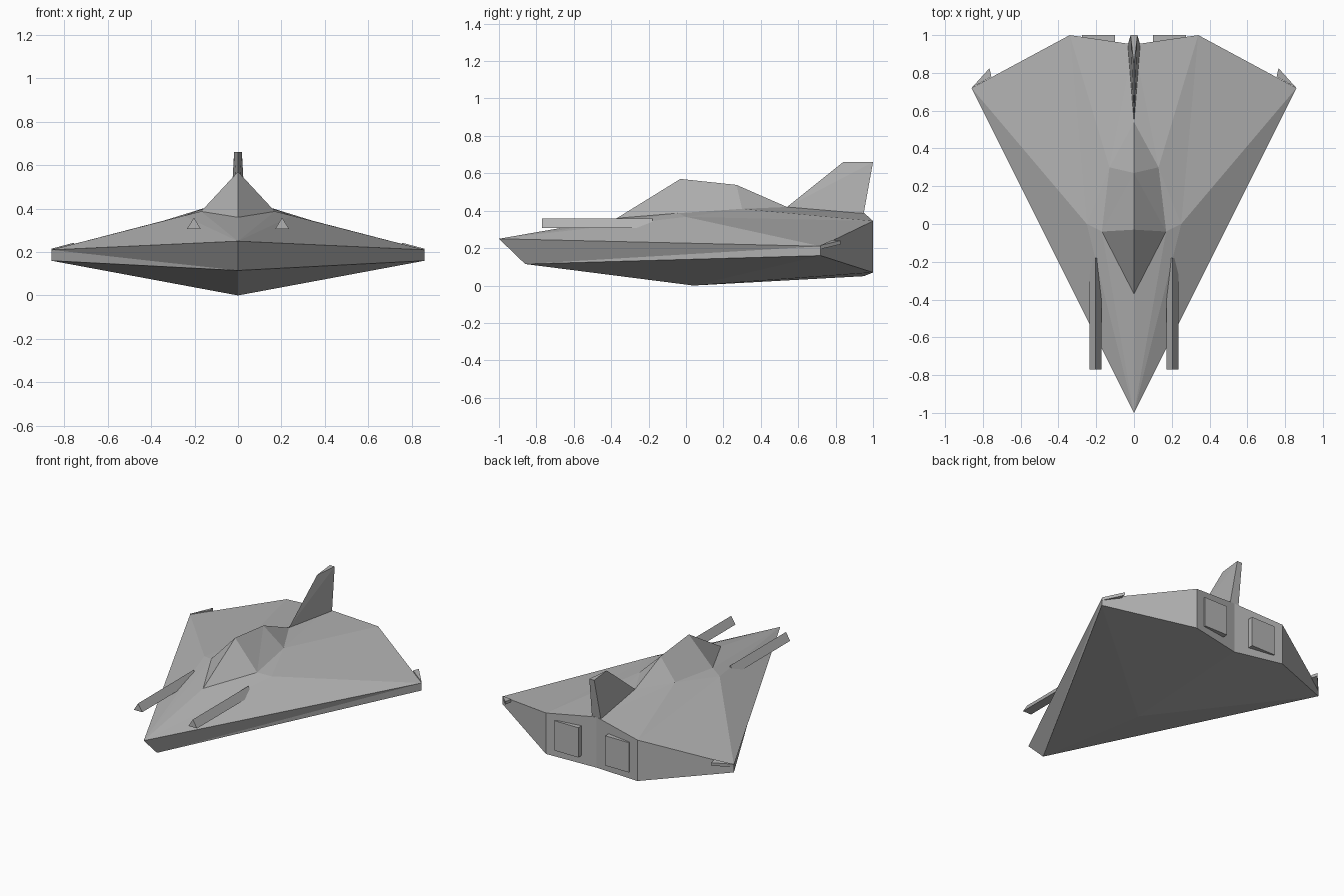
import bpy
import bmesh

cube = bpy.data.objects.get("Cube")
if cube:
    bpy.data.objects.remove(cube, do_unlink=True)

# One plain hull colour
grey = bpy.data.materials.new("hull_grey")
grey.use_nodes = True
colour = (0.45, 0.45, 0.45, 1)
grey.diffuse_color = colour
grey.node_tree.nodes["Principled BSDF"].inputs["Base Color"].default_value = colour


def build(name, points, faces, sides=(1, -1)):
    # Build faces from named points on the given sides and weld the seam
    bm = bmesh.new()
    for side in sides:
        verts = {k: bm.verts.new((x * side, y, z)) for k, (x, y, z) in points.items()}
        for face in faces:
            bm.faces.new([verts[k] for k in face])
    bmesh.ops.remove_doubles(bm, verts=bm.verts, dist=0.0005)
    bmesh.ops.recalc_face_normals(bm, faces=bm.faces)
    mesh = bpy.data.meshes.new(name)
    bm.to_mesh(mesh)
    bm.free()
    mesh.materials.append(grey)
    obj = bpy.data.objects.new(name, mesh)
    bpy.context.collection.objects.link(obj)


def extrude(name, outline, offset, side):
    # Sweep a closed outline along an offset into a capped solid
    count = len(outline)
    points = {}
    for i, (x, y, z) in enumerate(outline):
        points[i] = (x, y, z)
        points[i + count] = (x + offset[0], y + offset[1], z + offset[2])
    faces = [range(count), range(count, 2 * count)]
    for i in range(count):
        j = (i + 1) % count
        faces.append((i, j, j + count, i + count))
    build(name, points, faces, (side,))


# Canopy outline, shared with the deck
rim = {
    "front": (0, -0.37, 0.36),
    "wide": (0.17, -0.04, 0.387),
    "rear": (0.13, 0.30, 0.41),
    "end": (0, 0.54, 0.42),
}

# Wedge hull
hull = {
    **rim,
    "nose": (0, -1, 0.25),
    "chin": (0, -0.86, 0.115),
    "hump": (0.25, 0, 0.367),
    "tip": (0.86, 0.72, 0.21),
    "tip_low": (0.86, 0.72, 0.16),
    "stern": (0.34, 1, 0.345),
    "stern_low": (0.34, 1, 0.07),
    "mid": (0, 0.95, 0.39),
    "mid_low": (0, 0.95, 0.05),
    "keel": (0, 0.04, 0),
}
deck = [
    ("nose", "front", "wide"), ("nose", "wide", "hump"), ("nose", "hump", "tip"),
    ("wide", "rear", "hump"), ("hump", "rear", "stern"), ("hump", "stern", "tip"),
    ("rear", "end", "mid"), ("rear", "mid", "stern"),
    ("front", "wide", "rear"), ("front", "rear", "end"),
]
side_band = [("nose", "tip", "chin"), ("tip", "tip_low", "chin")]
stern = [
    ("tip", "stern", "stern_low", "tip_low"),
    ("stern", "mid", "mid_low", "stern_low"),
]
belly = [
    ("chin", "tip_low", "keel"),
    ("keel", "tip_low", "stern_low"),
    ("keel", "stern_low", "mid_low"),
]
build("hull", hull, deck + side_band + stern + belly)

# Faceted canopy
canopy = {**rim, "peak": (0, -0.03, 0.57), "crest": (0, 0.27, 0.538)}
build("canopy", canopy, [
    ("front", "wide", "peak"), ("wide", "crest", "peak"),
    ("wide", "rear", "crest"), ("rear", "end", "crest"),
])

# Wedge-shaped tail fin with a flat back
fin = {
    "root": (0, 0.54, 0.42),
    "lead": (0, 0.84, 0.66),
    "trail": (0.018, 1, 0.66),
    "heel": (0.033, 0.95, 0.385),
    "back_top": (0, 1, 0.66),
    "back_low": (0, 0.95, 0.385),
}
build("tail_fin", fin, [
    ("root", "lead", "trail"), ("root", "trail", "heel"),
    ("lead", "back_top", "trail"), ("root", "heel", "back_low"),
    ("trail", "back_top", "back_low", "heel"),
])

for label, side in (("left", 1), ("right", -1)):
    # Triangular gun barrel
    barrel = [(0.172, -0.77, 0.307), (0.235, -0.77, 0.307), (0.203, -0.77, 0.358)]
    extrude(label + "_gun", barrel, (0, 0.59, 0), side)

    # Small swept spike on the wing tip
    spike = [(0.86, 0.72, 0.215), (0.765, 0.825, 0.24), (0.755, 0.78, 0.243)]
    extrude(label + "_tip_spike", spike, (0, 0, -0.02), side)

    # Square exhaust panel standing flat on the stern
    panel = [(x, 0.96, z) for x, z in
             ((0.10, 0.11), (0.275, 0.11), (0.275, 0.31), (0.10, 0.31))]
    extrude(label + "_exhaust_panel", panel, (0, 0.04, 0), side)
